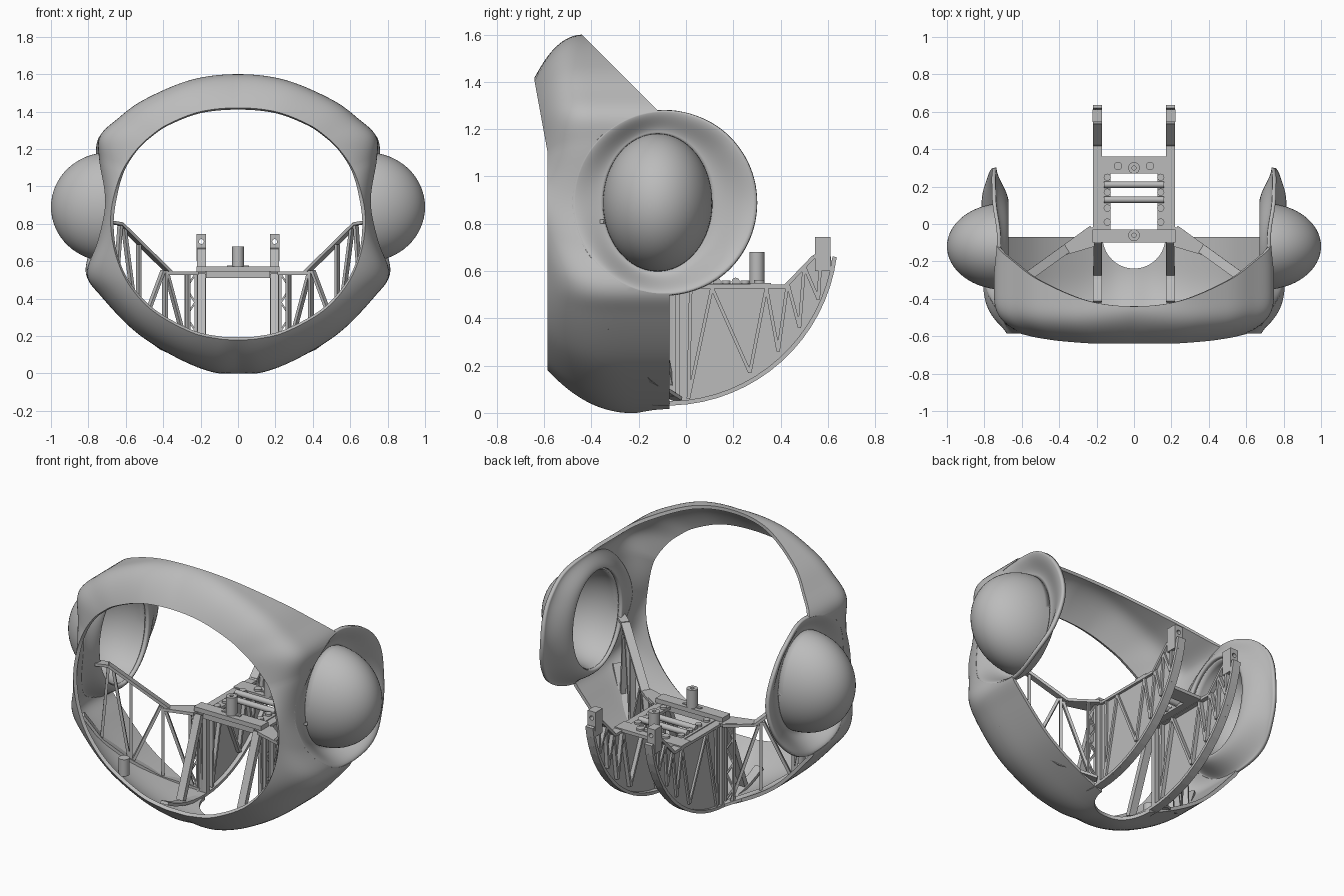
import bpy, bmesh, math
from mathutils import Vector, Matrix
from mathutils.bvhtree import BVHTree

if "Cube" in bpy.data.objects:
    bpy.data.objects.remove(bpy.data.objects["Cube"])

grey = bpy.data.materials.new("plain grey")
grey.use_nodes = True
grey.diffuse_color = (0.5, 0.5, 0.5, 1)
grey.node_tree.nodes["Principled BSDF"].inputs["Base Color"].default_value = (0.5, 0.5, 0.5, 1)


def finish(bm, name, mirror=False, thick=0, smooth=False):
    mesh = bpy.data.meshes.new(name)
    bm.to_mesh(mesh)
    bm.free()
    mesh.materials.append(grey)
    ob = bpy.data.objects.new(name, mesh)
    bpy.context.collection.objects.link(ob)
    if thick:
        mod = ob.modifiers.new("Thickness", 'SOLIDIFY')
        mod.thickness, mod.offset = thick, -1
    if mirror:
        ob.modifiers.new("Mirror", 'MIRROR').use_mirror_merge = False
    if smooth:
        activate(ob)
        bpy.ops.object.shade_smooth_by_angle(angle=math.radians(35))
    return ob


def activate(ob):
    bpy.ops.object.select_all(action='DESELECT')
    bpy.context.view_layer.objects.active = ob
    ob.select_set(True)


def cut(ob, cutter):
    activate(ob)
    mod = ob.modifiers.new("Cut", 'BOOLEAN')
    mod.operation, mod.solver, mod.object = 'DIFFERENCE', 'EXACT', cutter
    while ob.modifiers[0] != mod:
        bpy.ops.object.modifier_apply(modifier=ob.modifiers[0].name)
    bpy.ops.object.modifier_apply(modifier=mod.name)
    bpy.data.objects.remove(cutter)


def bar(bm, a, b, w, h, side=(1, 0, 0)):
    """Square bar from a to b, w wide along side, h deep."""
    a, b = Vector(a), Vector(b)
    d = (b - a).normalized()
    n = d.cross(Vector(side)).normalized()
    s = n.cross(d)
    m = Matrix((s * w, n * h, d * (b - a).length)).transposed().to_4x4()
    bmesh.ops.create_cube(bm, size=1, matrix=Matrix.Translation((a + b) / 2) @ m)


def box(bm, x0, x1, y0, y1, z0, z1):
    m = Matrix.Diagonal((x1 - x0, y1 - y0, z1 - z0, 1))
    bmesh.ops.create_cube(bm, size=1, matrix=Matrix.Translation(((x0 + x1) / 2, (y0 + y1) / 2, (z0 + z1) / 2)) @ m)


def cylinder(bm, centre, r, length, axis='Z', seg=24):
    rot = {'X': Matrix.Rotation(math.pi / 2, 4, 'Y'), 'Y': Matrix.Rotation(math.pi / 2, 4, 'X'), 'Z': Matrix()}[axis]
    bmesh.ops.create_cone(bm, cap_ends=True, segments=seg, radius1=r, radius2=r, depth=length,
                          matrix=Matrix.Translation(centre) @ rot)


def loft(bm, rings):
    vs = [[bm.verts.new(p) for p in ring] for ring in rings]
    for r0, r1 in zip(vs, vs[1:]):
        for j in range(len(r0)):
            k = (j + 1) % len(r0)
            bm.faces.new((r0[j], r0[k], r1[k], r1[j]))


def orient(bm, outward):
    bm.normal_update()
    if sum(f.normal.dot(outward(f.calc_center_median())) * f.calc_area() for f in bm.faces) < 0:
        bmesh.ops.reverse_faces(bm, faces=bm.faces)


def closed_spline(half, steps=8):
    """Catmull-Rom loop through a half outline and its mirror image."""
    pts = [Vector(p) for p in half + [(-x, z) for x, z in half[-2:0:-1]]]
    out, n = [], len(pts)
    for i in range(n):
        a, b, c, d = (pts[(i + k) % n] for k in (-1, 0, 1, 2))
        for s in range(steps):
            t = s / steps
            out.append(0.5 * (2 * b + (c - a) * t + (2 * a - 5 * b + 4 * c - d) * t * t
                              + (3 * b - a - 3 * c + d) * t ** 3))
    return out


def clamp(v):
    return max(0.0, min(1.0, v))


# Helmet shell: face opening lofted out to the widest outline and back
opening = closed_spline([(0, 1.42), (.2, 1.4), (.37, 1.335), (.46, 1.275), (.54, 1.2), (.62, 1.08), (.67, .92),
                         (.68, .78), (.65, .62), (.58, .47), (.45, .33), (.25, .22), (.1, .185), (0, .18)])
outline = closed_spline([(0, 1.6), (.25, 1.57), (.5, 1.465), (.64, 1.365), (.74, 1.265), (.742, 1.13), (.725, .9),
                         (.76, .7), (.808, .53), (.73, .41), (.545, .22), (.33, .085), (.14, .008), (0, 0)])


def shell_point(j, row, rows=18):
    a, b = opening[j], outline[j]
    y0 = -.585 - .055 * clamp((a.y - 1.1) / .3)
    y1 = -.22 - .22 * clamp((b.y - .85) / .7)
    if row > rows:
        return (b.x, y1 + (.4 - y1) * (row - rows) / 6, b.y)
    t = (row / rows) ** 1.6
    f = 1 - (1 - t) ** (2 + 2.2 * abs(b.x))
    p = a.lerp(b, f)
    return (p.x, y0 + (y1 - y0) * t, p.y)


bm = bmesh.new()
loft(bm, [[shell_point(j, r) for j in range(len(opening))] for r in range(25)])
orient(bm, lambda c: Vector((c.x, 0, c.z - .85)))
tree = BVHTree.FromBMesh(bm)
for co, no in (((0, -.07, 0), (0, 1, 0)), ((0, -.44, 1.6), (0, 1, 1))):
    bmesh.ops.bisect_plane(bm, geom=bm.verts[:] + bm.edges[:] + bm.faces[:], plane_co=co, plane_no=no,
                           clear_outer=True)
shell = finish(bm, "helmet_shell", thick=.02)
EAR_Y, EAR_Z, EAR_R = -.09, .89, .39
for centre, r, length, axis in (((0, EAR_Y, EAR_Z), EAR_R - .004, 3, 'X'), ((0, -.07, .05), .168, .5, 'Z')):
    bm = bmesh.new()
    cylinder(bm, centre, r, length, axis, 96)
    cut(shell, finish(bm, "cutter"))
activate(shell)
bpy.ops.object.shade_smooth_by_angle(angle=math.radians(35))

# Dished ear ring with an oval hole
DOME = Vector((.69, -.12, .89))
rings = [[] for _ in range(13)]
for j in range(96):
    c, s = math.cos(j * math.tau / 96), math.sin(j * math.tau / 96)
    oy, oz = EAR_Y + EAR_R * c, EAR_Z + EAR_R * s
    hit = tree.ray_cast(Vector((2, oy, oz)), Vector((-1, 0, 0)))[0]
    rim = hit.x if hit else .74
    rim += .03 * max(0, c) ** 2
    for i, ring in enumerate(rings):
        k = i / 12
        e = k * k * (3 - 2 * k)
        ring.append((rim + (DOME.x - rim) * e, oy + (DOME.y + .23 * c - oy) * k, oz + (DOME.z + .29 * s - oz) * k))
bm = bmesh.new()
loft(bm, rings)
orient(bm, lambda c: Vector((1, 0, 0)))
finish(bm, "ear_ring", True, .02, True)

# Hollow ear dome
bm = bmesh.new()
bmesh.ops.create_uvsphere(bm, u_segments=64, v_segments=32, radius=1, matrix=Matrix.Rotation(math.pi / 2, 4, 'Y'))
bmesh.ops.bisect_plane(bm, geom=bm.verts[:] + bm.edges[:] + bm.faces[:], plane_co=(0, 0, 0), plane_no=(-1, 0, 0),
                       clear_outer=True)
bmesh.ops.transform(bm, matrix=Matrix.Translation(DOME) @ Matrix.Diagonal((.31, .232, .292, 1)), verts=bm.verts)
orient(bm, lambda c: c - DOME)
finish(bm, "ear_dome", True, .012, True)

# Rib: curved strip, thin web, top chord, zigzag stiffeners and end block
RIB = .195


def arc(deg, r=.715):
    return (RIB, -.08 + r * math.sin(math.radians(deg)), .755 - r * math.cos(math.radians(deg)))


bm = bmesh.new()
degs = [-28 + 5 * i for i in range(23)]
for a, b in zip(degs, degs[1:]):
    bar(bm, arc(a), arc(b + .4), .05, .018)
chord = [(-.08, .535), (.42, .535), (.54, .66), (.61, .68)]
for a, b in zip(chord, chord[1:]):
    bar(bm, (RIB, *a), (RIB, *b), .05, .016)
zigzag = [(.02, .53), (.01, .06), (.11, .53), (.27, .17), (.34, .53), (.39, .26), (.43, .55), (.48, .36), (.5, .62),
          (.56, .48), (.57, .66)]
for a, b in zip(zigzag, zigzag[1:]):
    bar(bm, (RIB, *a), (RIB, *b), .045, .014)
bar(bm, (RIB, -.04, .05), (RIB, -.04, .54), .05, .03)
bar(bm, (RIB, -.09, .53), (RIB, -.26, .08), .045, .03)
finish(bm, "rib_frame", True)

bm = bmesh.new()
web = [arc(d) for d in range(2, 82, 4)] + [(RIB, y, z) for y, z in reversed(chord)]
face = bm.faces.new([bm.verts.new(p) for p in web])
ext = bmesh.ops.extrude_face_region(bm, geom=[face])
bmesh.ops.translate(bm, vec=(.01, 0, 0), verts=[v for v in ext["geom"] if isinstance(v, bmesh.types.BMVert)])
bmesh.ops.recalc_face_normals(bm, faces=bm.faces)
finish(bm, "rib_web", True)

bm = bmesh.new()
box(bm, .17, .222, .545, .612, .6, .745)
block = finish(bm, "rib_end_block")
bm = bmesh.new()
cylinder(bm, (.196, .58, .705), .013, .3, 'Y')
cut(block, finish(bm, "cutter"))
block.modifiers.new("Mirror", 'MIRROR')

# Platform between the ribs, with rungs, bosses and posts
bm = bmesh.new()
box(bm, -.222, .222, -.1, -.03, .545, .572)
box(bm, -.17, .17, -.09, -.04, .51, .545)
box(bm, -.22, .22, .27, .36, .53, .55)
for s in (-1, 1):
    box(bm, min(s * .125, s * .175), max(s * .125, s * .175), -.03, .27, .53, .548)
for y in (.13, .21):
    cylinder(bm, (0, y, .555), .017, .32, 'X', 16)
for y, z in ((-.06, .572), (.31, .55)):
    box(bm, -.06, .06, y - .008, y + .008, z, z + .006)
finish(bm, "platform", smooth=True)

bm = bmesh.new()
for y in (.01, .085, .17, .25):
    cylinder(bm, (.143, y, .553), .019, .014)
cylinder(bm, (.085, .31, .555), .022, .014)
finish(bm, "platform_bosses", True, smooth=True)

for name, y, z in (("front_post", -.06, .57), ("rear_post", .3, .545)):
    bm = bmesh.new()
    cylinder(bm, (0, y, (z + .68) / 2), .031, .68 - z)
    post = finish(bm, name)
    bm = bmesh.new()
    cylinder(bm, (0, y, .68), .011, .1)
    cut(post, finish(bm, "cutter"))
    activate(post)
    bpy.ops.object.shade_smooth_by_angle(angle=math.radians(35))

# Side trusses reaching from the ribs out to the shell
bm = bmesh.new()
plan = Vector((.46, -.31, 0)).normalized()
across = (-plan.y, plan.x, 0)


def at(x, z):
    return (x, -.03 - (x - .22) * .72, z)


top = [at(.22, .535), at(.36, .535), at(.63, .8), at(.69, .81)]
low = [at(.23, .06), at(.4, .135), at(.54, .24), at(.66, .36), at(.74, .5)]
for line, w in ((top, .05), (low, .05)):
    for a, b in zip(line, line[1:]):
        bar(bm, a, b, w, .016, across)
for x0, z0, x1, z1 in ((.39, .55, .39, .14), (.53, .69, .53, .24), (.38, .53, .26, .08), (.4, .55, .52, .23),
                       (.61, .78, .54, .25), (.63, .79, .66, .36), (.27, .53, .27, .08)):
    bar(bm, at(x0, z0), at(x1, z1), .03, .016, across)
finish(bm, "side_truss", True)

# Flat gusset joining rib and truss, and lattice beside the rib
bm = bmesh.new()
gusset = bm.faces.new([bm.verts.new((x, y, .545)) for x, y in ((.21, -.01), (.36, -.1), (.38, -.17), (.21, -.12))])
orient(bm, lambda c: Vector((0, 0, 1)))
finish(bm, "gusset", True, .018)

bm = bmesh.new()
for x in (.228, .278):
    bar(bm, (x, -.055, .07), (x, -.055, .53), .01, .02)
for i in range(6):
    z, s = .08 + i * .075, (-1) ** i * .024
    bar(bm, (.253 - s, -.055, z), (.253 + s, -.055, z + .075), .01, .01, (0, 1, 0))
finish(bm, "rib_lattice", True)

# Short boss on the shell floor
bm = bmesh.new()
cylinder(bm, (.46, -.42, .275), .03, .1)
finish(bm, "floor_boss", True, smooth=True)
